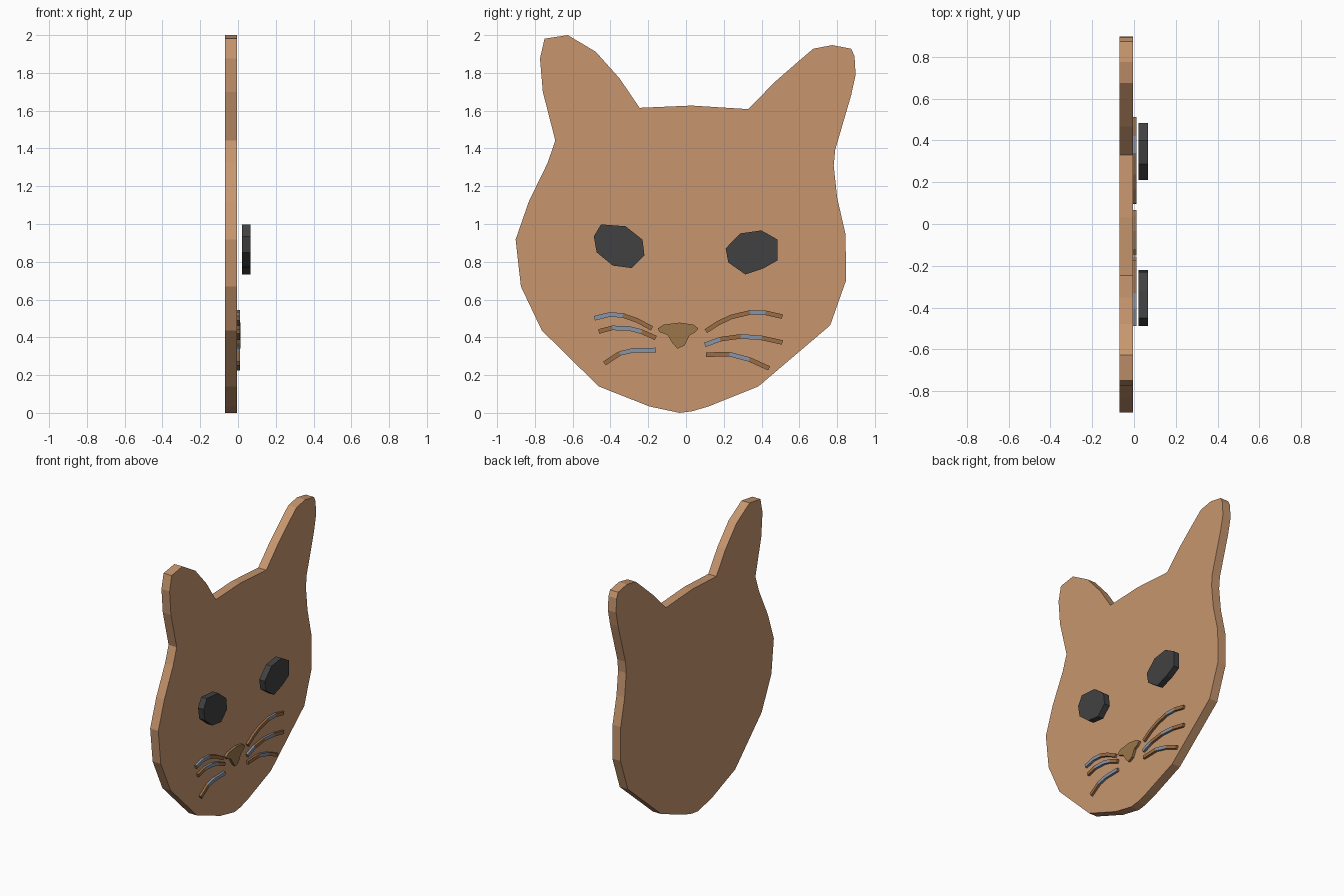
import bpy, bmesh
from mathutils import Vector


def mat(name, rgb):
    m = bpy.data.materials.new(name)
    m.diffuse_color = (*rgb, 1)
    return m


TAN = mat("tan", (0.57, 0.305, 0.158))
BLACK = mat("charcoal", (0.053, 0.053, 0.053))
BROWN = mat("nose brown", (0.33, 0.18, 0.069))
STEEL = mat("steel blue", (0.25, 0.30, 0.381))
RUST = mat("whisker brown", (0.32, 0.155, 0.06))


def finish(bm, name, mats):
    bmesh.ops.recalc_face_normals(bm, faces=bm.faces)
    me = bpy.data.meshes.new(name)
    bm.to_mesh(me)
    bm.free()
    for m in mats:
        me.materials.append(m)
    ob = bpy.data.objects.new(name, me)
    bpy.context.collection.objects.link(ob)
    return ob


def plate(name, outline, x0, x1, m):
    """Extrude a (y, z) outline along x."""
    bm = bmesh.new()
    f = bm.faces.new([bm.verts.new((x0, y, z)) for y, z in outline])
    r = bmesh.ops.extrude_face_region(bm, geom=[f], use_keep_orig=True)
    vs = [e for e in r["geom"] if isinstance(e, bmesh.types.BMVert)]
    bmesh.ops.translate(bm, verts=vs, vec=(x1 - x0, 0, 0))
    return finish(bm, name, [m])


def whisker(name, path, blue, x0=-0.005, x1=0.011, half=0.012):
    """Square bar along a (y, z) path; the segments listed in blue are steel."""
    pts = [Vector(p) for p in path]
    bm = bmesh.new()
    rings = []
    for i, p in enumerate(pts):
        d = (pts[min(i + 1, len(pts) - 1)] - pts[max(i - 1, 0)]).normalized()
        n = Vector((-d.y, d.x)) * half
        rings.append([bm.verts.new((x, *(p + n * s)))
                      for x, s in ((x0, -1), (x1, -1), (x1, 1), (x0, 1))])
    for i, (a, b) in enumerate(zip(rings, rings[1:])):
        for k in range(4):
            j = (k + 1) % 4
            f = bm.faces.new((a[k], a[j], b[j], b[k]))
            f.material_index = 1 if i in blue else 0
    bm.faces.new(rings[0])
    bm.faces.new(rings[-1])
    return finish(bm, name, [RUST, STEEL])


# Head with ears
plate("head", [
    (-0.626, 2.0), (-0.478, 1.912), (-0.351, 1.77), (-0.246, 1.615),
    (0.03, 1.627), (0.33, 1.608), (0.467, 1.749), (0.594, 1.86),
    (0.674, 1.928), (0.774, 1.947), (0.874, 1.928), (0.892, 1.89),
    (0.898, 1.79), (0.874, 1.68), (0.79, 1.394), (0.782, 1.31),
    (0.80, 1.14), (0.845, 0.944), (0.847, 0.70), (0.763, 0.463),
    (0.383, 0.14), (0.119, 0.034), (0.03, 0.008), (-0.034, 0.0),
    (-0.193, 0.034), (-0.462, 0.14), (-0.763, 0.436), (-0.874, 0.669),
    (-0.902, 0.918), (-0.832, 1.119), (-0.732, 1.325), (-0.692, 1.442),
    (-0.758, 1.70), (-0.773, 1.876), (-0.749, 1.981)], -0.07, -0.005, TAN)

# Eyes, floating just ahead of the face
plate("left_eye", [
    (-0.45, 0.998), (-0.32, 0.988), (-0.23, 0.917), (-0.22, 0.833),
    (-0.288, 0.767), (-0.388, 0.78), (-0.473, 0.85), (-0.488, 0.934)],
    0.022, 0.067, BLACK)
plate("right_eye", [
    (0.399, 0.966), (0.484, 0.918), (0.484, 0.807), (0.41, 0.765),
    (0.314, 0.733), (0.224, 0.796), (0.21, 0.871), (0.288, 0.95)],
    0.022, 0.067, BLACK)

# Nose
plate("nose", [
    (-0.15, 0.447), (-0.119, 0.467), (-0.034, 0.478), (0.04, 0.467),
    (0.066, 0.447), (0.047, 0.425), (0.018, 0.41), (-0.008, 0.357),
    (-0.045, 0.34), (-0.071, 0.368), (-0.098, 0.413), (-0.14, 0.428)],
    -0.005, 0.012, BROWN)

# Whiskers
whisker("whisker_left_top", [(-0.485, 0.501), (-0.404, 0.521),
        (-0.335, 0.516), (-0.26, 0.49), (-0.18, 0.447)], {0, 1})
whisker("whisker_left_middle", [(-0.462, 0.431), (-0.39, 0.45),
        (-0.30, 0.447), (-0.235, 0.43), (-0.16, 0.397)], {1, 2})
whisker("whisker_left_bottom", [(-0.432, 0.262), (-0.35, 0.315),
        (-0.28, 0.331), (-0.16, 0.333)], {1, 2})
whisker("whisker_right_top", [(0.105, 0.433), (0.17, 0.475), (0.24, 0.508),
        (0.34, 0.532), (0.42, 0.53), (0.51, 0.51)], {3})
whisker("whisker_right_middle", [(0.10, 0.36), (0.18, 0.39),
        (0.29, 0.405), (0.40, 0.397), (0.51, 0.373)], {0, 2})
whisker("whisker_right_bottom", [(0.105, 0.308), (0.23, 0.311),
        (0.335, 0.283), (0.44, 0.236)], {1})
